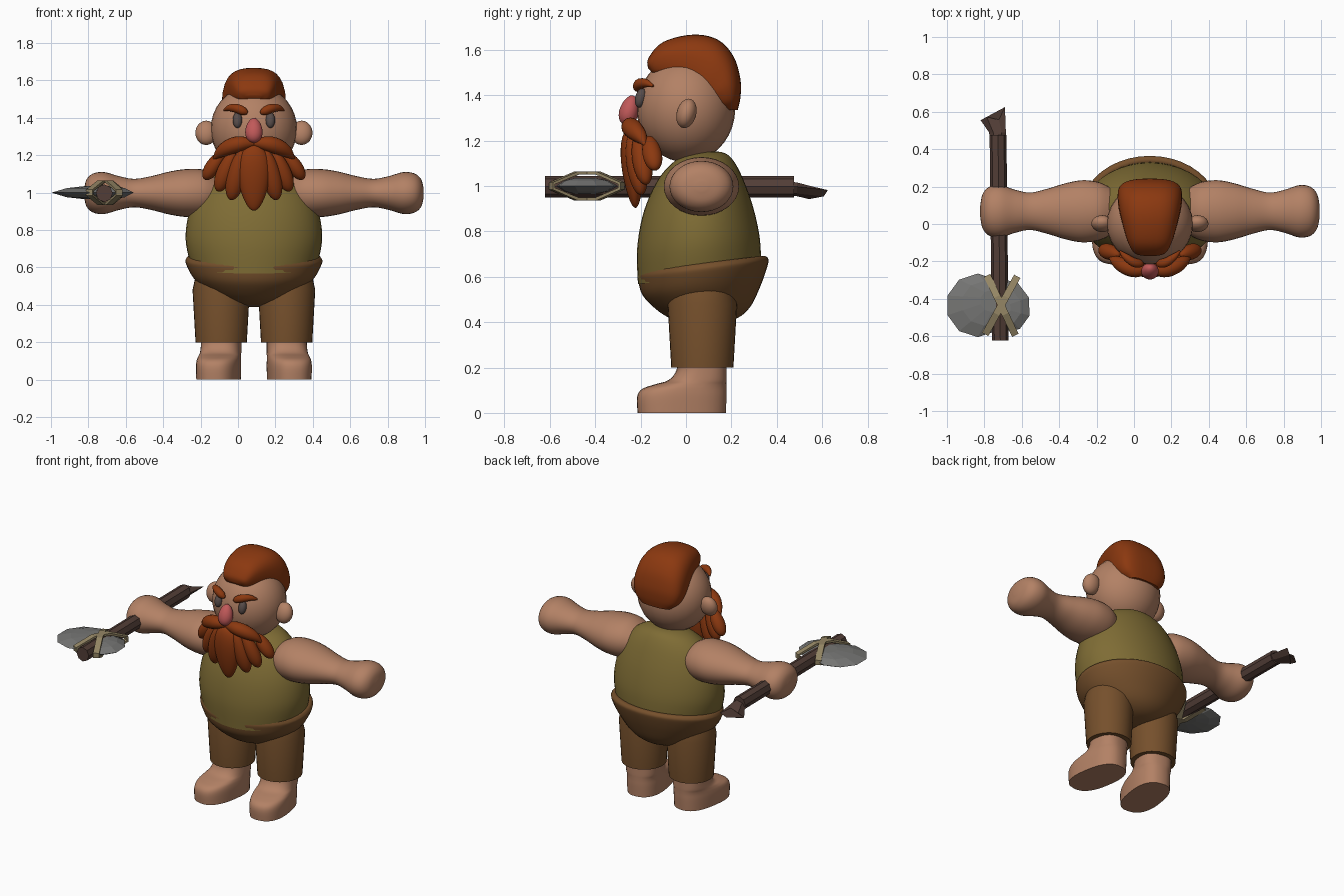
import bpy
import bmesh
import math
from mathutils import Vector, Matrix

cube = bpy.data.objects.get("Cube")
if cube:
    bpy.data.objects.remove(cube, do_unlink=True)

CX = 0.085  # body centre line


def material(name, r, g, b):
    mat = bpy.data.materials.new(name)
    mat.use_nodes = True
    col = (r, g, b, 1)
    mat.diffuse_color = col
    mat.node_tree.nodes["Principled BSDF"].inputs["Base Color"].default_value = col
    return mat


SKIN = material("skin", 0.45, 0.22, 0.13)
SHIRT = material("olive cloth", 0.21, 0.15, 0.035)
PANTS = material("brown cloth", 0.18, 0.08, 0.025)
HAIR = material("red hair", 0.26, 0.04, 0.005)
NOSE = material("red nose", 0.53, 0.1, 0.1)
EYE = material("dark eye", 0.1, 0.075, 0.07)
WOOD = material("dark wood", 0.085, 0.048, 0.038)
STONE = material("grey stone", 0.18, 0.18, 0.175)
STRAP = material("tan strap", 0.3, 0.24, 0.13)


def finish(name, bm, mat, angle=45):
    """Turn a bmesh into an object, smooth below the given edge angle."""
    bmesh.ops.recalc_face_normals(bm, faces=bm.faces)
    for f in bm.faces:
        f.smooth = angle > 0
    for e in bm.edges:
        e.smooth = e.calc_face_angle(0) < math.radians(angle)
    mesh = bpy.data.meshes.new(name)
    bm.to_mesh(mesh)
    bm.free()
    mesh.materials.append(mat)
    obj = bpy.data.objects.new(name, mesh)
    bpy.context.collection.objects.link(obj)
    return obj


def spline(rows, k=5):
    """Catmull-Rom through rows of numbers."""
    out = []
    for i in range(len(rows) - 1):
        p = [Vector(rows[max(0, min(len(rows) - 1, i + j))]) for j in (-1, 0, 1, 2)]
        for s in range(k):
            t = s / k
            out.append(p[1] + (p[2] - p[0]) * t / 2
                       + (2 * p[0] - 5 * p[1] + 4 * p[2] - p[3]) * t * t / 2
                       + (3 * p[1] - p[0] - 3 * p[2] + p[3]) * t ** 3 / 2)
    return out + [Vector(rows[-1])]


def ring(c, u, v, n=32, power=1.0):
    pts = []
    for i in range(n):
        a = math.tau * i / n
        x, y = math.cos(a), math.sin(a)
        x = math.copysign(abs(x) ** power, x)
        y = math.copysign(abs(y) ** power, y)
        pts.append(Vector(c) + Vector(u) * x + Vector(v) * y)
    return pts


def loft(name, mat, rings, angle=45):
    bm = bmesh.new()
    vs = [[bm.verts.new(p) for p in r] for r in rings]
    n = len(vs[0])
    for a, b in zip(vs, vs[1:]):
        for i in range(n):
            bm.faces.new((a[i], a[(i + 1) % n], b[(i + 1) % n], b[i]))
    bm.faces.new(vs[0])
    bm.faces.new(vs[-1])
    return finish(name, bm, mat, angle)


def tube(name, mat, rows):
    """Round tube along rows of (x, y, z, radius)."""
    rows = spline(rows)
    rings = []
    for i, r in enumerate(rows):
        d = (rows[min(i + 1, len(rows) - 1)] - rows[max(i - 1, 0)]).xyz.normalized()
        u = d.cross(Vector((0, 1, 0))).normalized()
        rings.append(ring(r.xyz, u * r[3], d.cross(u) * r[3], 16))
    return loft(name, mat, rings)


def blob(name, mat, loc, radii, rx=0, ry=0, taper=0):
    """Ellipsoid, thinner at the bottom when taper is positive."""
    bm = bmesh.new()
    bmesh.ops.create_uvsphere(bm, u_segments=28, v_segments=18, radius=1)
    for v in bm.verts:
        v.co.xy *= 1 + taper * v.co.z
    bmesh.ops.transform(bm, verts=bm.verts, matrix=(
        Matrix.Translation(loc) @ Matrix.Rotation(math.radians(ry), 4, "Y")
        @ Matrix.Rotation(math.radians(rx), 4, "X") @ Matrix.Diagonal((*radii, 1))))
    return finish(name, bm, mat)


# Torso and trousers: rows of z, centre y, half width, half depth, tilt
def trunk(name, mat, rows):
    loft(name, mat, [ring((CX, cy, z), (w, 0, 0), (0, d, d * tilt), 40)
                     for z, cy, w, d, tilt in spline(rows)], 60)


trunk("shirt", SHIRT, [
    (0.6, 0.06, 0.335, 0.272, 0.12), (0.75, 0.055, 0.365, 0.27, 0.08),
    (0.9, 0.055, 0.345, 0.24, 0.04), (1.03, 0.065, 0.285, 0.187, 0),
    (1.11, 0.08, 0.2, 0.13, 0), (1.145, 0.09, 0.11, 0.08, 0), (1.155, 0.09, 0.02, 0.02, 0)])
trunk("trouser_seat", PANTS, [
    (0.39, 0.08, 0.03, 0.03, 0), (0.41, 0.08, 0.13, 0.13, 0), (0.455, 0.08, 0.23, 0.2, 0.04),
    (0.54, 0.07, 0.32, 0.26, 0.09), (0.62, 0.075, 0.363, 0.286, 0.12),
    (0.648, 0.075, 0.362, 0.286, 0.12), (0.66, 0.07, 0.345, 0.272, 0.12),
    (0.655, 0.07, 0.31, 0.25, 0.12)])

# Head and nose
blob("head", SKIN, (CX, 0.0, 1.34), (0.231, 0.217, 0.235))
blob("nose", NOSE, (CX, -0.25, 1.333), (0.046, 0.042, 0.068), rx=-15, taper=-0.15)

# Swept crest of hair: lower edge y, z, outer y, z, half width
crest = [(-0.155, 1.505, -0.168, 1.52, 0.04), (-0.15, 1.525, -0.165, 1.565, 0.085),
         (-0.09, 1.545, -0.1, 1.635, 0.12), (0.02, 1.535, 0.03, 1.667, 0.152),
         (0.09, 1.5, 0.14, 1.645, 0.168), (0.135, 1.465, 0.21, 1.57, 0.172),
         (0.165, 1.42, 0.24, 1.47, 0.17), (0.18, 1.37, 0.24, 1.39, 0.15),
         (0.185, 1.335, 0.228, 1.335, 0.11)]
loft("hair_crest", HAIR, [ring((CX, a, b), (w, 0, 0), (0, c - a, d - b), 32, 0.75)
                          for a, b, c, d, w in spline(crest)])

# Paired parts
blob("beard_middle", HAIR, (CX, -0.235, 1.08), (0.085, 0.048, 0.177), rx=4, taper=0.25)
for s, side in ((1, "left"), (-1, "right")):
    def X(dx):
        return CX + s * dx

    arm = [(0.2, 0.12, 0.09), (0.27, 0.155, 0.125), (0.36, 0.166, 0.128), (0.45, 0.15, 0.115),
           (0.55, 0.12, 0.09), (0.64, 0.1, 0.076), (0.72, 0.115, 0.09), (0.8, 0.14, 0.112),
           (0.86, 0.13, 0.104), (0.895, 0.09, 0.072), (0.908, 0.025, 0.02)]
    loft(side + "_arm", SKIN, [ring((X(d), 0.068, 0.998), (0, w, 0), (0, 0, h))
                               for d, w, h in spline(arm)])
    loft(side + "_trouser_leg", PANTS, [ring((X(0.175), 0.072, z), (r, 0, 0), (0, r, 0))
                                        for z, r in ((0.2, 0.137), (0.48, 0.153), (0.54, 0.14))])

    # Foot turned slightly outward: z, front y, back y, half width
    foot = [(0, -0.215, 0.175, 0.113), (0.07, -0.217, 0.178, 0.115), (0.105, -0.195, 0.178, 0.113),
            (0.125, -0.14, 0.178, 0.11), (0.145, -0.075, 0.178, 0.108), (0.19, -0.04, 0.177, 0.106),
            (0.25, -0.04, 0.177, 0.106)]
    obj = loft(side + "_foot", SKIN, [ring((0, (f + b) / 2 - 0.07, z), (w, 0, 0), (0, (b - f) / 2, 0), 32, 0.8)
                                      for z, f, b, w in spline(foot, 4)])
    obj.location = (X(0.175), 0.07, 0)
    obj.rotation_euler.z = s * math.radians(9)

    blob(side + "_ear", SKIN, (X(0.255), 0.002, 1.32), (0.058, 0.043, 0.066), rx=-15)
    blob(side + "_eye", EYE, (X(0.088), -0.2, 1.388), (0.025, 0.024, 0.043), rx=-14)
    tube(side + "_eyebrow", HAIR, [
        (X(0.035), -0.215, 1.425, 0.008), (X(0.055), -0.212, 1.435, 0.022),
        (X(0.09), -0.203, 1.45, 0.024), (X(0.13), -0.175, 1.453, 0.018), (X(0.16), -0.145, 1.44, 0.005)])
    tube(side + "_moustache", HAIR, [
        (X(-0.005), -0.24, 1.265, 0.018), (X(0.07), -0.245, 1.262, 0.04), (X(0.13), -0.228, 1.245, 0.042),
        (X(0.18), -0.2, 1.215, 0.03), (X(0.215), -0.18, 1.18, 0.005)])
    strands = [(0.092, -0.22, 1.095, 0.05, 0.14, 13), (0.15, -0.195, 1.115, 0.046, 0.118, 22),
               (0.215, -0.15, 1.145, 0.04, 0.09, 34)]
    for i, (dx, y, z, w, h, lean) in enumerate(strands):
        blob(f"{side}_beard_strand_{i + 1}", HAIR, (X(dx), y, z), (w, 0.042, h),
             rx=10, ry=-s * lean, taper=-0.1)

# Axe handle with a splintered, flared butt
HX, HY = -0.718, -0.435
loft("axe_handle", WOOD, [ring((x, y, 0.997), (0.045, 0, 0), (0, 0, 0.047), 8)
                          for x, y in ((-0.715, -0.622), (-0.727, 0.475))], 0)
butt = []
for x, y, z, w, h, skew in ((-0.727, 0.44, 0.99, 0.042, 0.03, 0),
                            (-0.73, 0.49, 0.985, 0.045, 0.028, 0),
                            (-0.755, 0.59, 0.97, 0.065, 0.025, 0.035)):
    butt.append(ring((x, y, z), (w, skew, 0.012), (0, 0, h), 6))
butt[-1][1].y -= 0.05
butt[-1][4].y -= 0.03
loft("axe_handle_butt", WOOD, butt, 0)


# Chipped stone head: faceted lens shapes either side of the handle
def lens(name, cx, rx, ry, thick, n):
    rings = []
    for k, z in ((0.35, -1), (0.7, -0.7), (1, 0), (0.7, 0.7), (0.35, 1)):
        rings.append(ring((cx * k + HX * (1 - k), HY, 1.0 + z * thick),
                          (rx * k, 0, 0), (0, ry * k, 0), n))
    turn = Matrix.Rotation(math.pi / n, 3, "Z")
    pivot = Vector((cx, HY, 0))
    loft(name, STONE, [[pivot + turn @ (p - pivot) for p in r] for r in rings], 0)


lens("axe_blade", -0.835, 0.17, 0.17, 0.035, 10)
lens("axe_poll", -0.68, 0.125, 0.145, 0.035, 9)

# Crossed straps looped round stone and handle
for i, (dx, dy) in enumerate(((0.073, -0.155), (0.083, 0.15))):
    d = Vector((dx, dy, 0))
    side = Vector((-dy, dx, 0)).normalized() * 0.019
    bm = bmesh.new()
    loop = [(1, 0.012), (0.3, 0.058), (-0.3, 0.058), (-1, 0.012),
            (-1, -0.012), (-0.3, -0.058), (0.3, -0.058), (1, -0.012)]
    pairs = [[bm.verts.new(Vector((HX + 0.008, HY, 1.0 + h)) + d * t + side * q) for q in (-1, 1)]
             for t, h in loop]
    for a, b in zip(pairs, pairs[1:] + pairs[:1]):
        bm.faces.new((a[0], a[1], b[1], b[0]))
    strap = finish(f"axe_strap_{i + 1}", bm, STRAP, 0)
    solid = strap.modifiers.new("thickness", "SOLIDIFY")
    solid.thickness = 0.014
    solid.offset = 0
